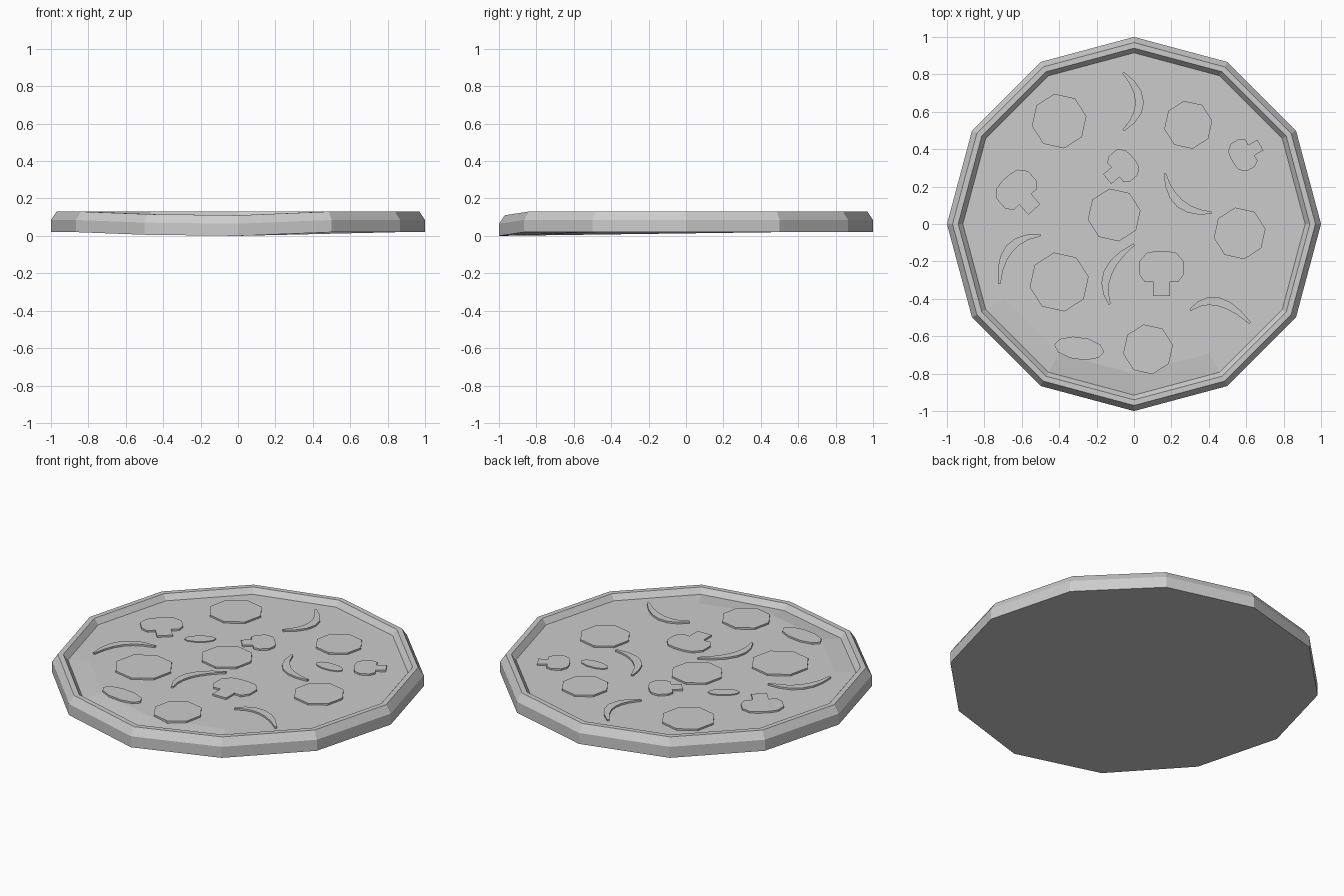
import bpy, bmesh, math
from mathutils import Vector, Matrix

cube = bpy.data.objects.get("Cube")
if cube:
    bpy.data.objects.remove(cube)

GREY = (0.6, 0.6, 0.6, 1)
grey = bpy.data.materials.new("plain grey")
grey.use_nodes = True
grey.diffuse_color = GREY
grey.node_tree.nodes["Principled BSDF"].inputs["Base Color"].default_value = GREY

SIDES = 12
SURFACE, TOP = 0.09, 0.108


def finish(name, bm):
    bmesh.ops.recalc_face_normals(bm, faces=bm.faces)
    mesh = bpy.data.meshes.new(name)
    bm.to_mesh(mesh)
    bm.free()
    mesh.materials.append(grey)
    obj = bpy.data.objects.new(name, mesh)
    bpy.context.collection.objects.link(obj)
    return obj


def slab(name, outline, top=TOP):
    """Flat prism from an outline of 2D points."""
    bm = bmesh.new()
    face = bm.faces.new([bm.verts.new((p[0], p[1], SURFACE)) for p in outline])
    ext = bmesh.ops.extrude_face_region(bm, geom=[face])
    verts = [g for g in ext["geom"] if isinstance(g, bmesh.types.BMVert)]
    bmesh.ops.translate(bm, verts=verts, vec=(0, 0, top - SURFACE))
    return finish(name, bm)


def place(points, x, y, degrees, scale=1):
    turn = Matrix.Rotation(math.radians(degrees), 2)
    return [turn @ Vector(p) * scale + Vector((x, y)) for p in points]


# Crust and base: one lathed profile, with two front corners sagging a little
profile = [(1, 0.02), (1, 0.085), (0.97, 0.13), (0.94, 0.13), (0.915, 0.098), (0.8, 0.098)]
sag = {8: 0.014, 9: 0.02}
bm = bmesh.new()
rings = []
for r, z in profile:
    ring = []
    for i in range(SIDES):
        a = math.tau * i / SIDES
        drop = sag.get(i, 0) if r > 0.9 else 0
        ring.append(bm.verts.new((r * math.cos(a), r * math.sin(a), z - drop)))
    rings.append(ring)
for low, high in zip(rings, rings[1:]):
    for i in range(SIDES):
        j = (i + 1) % SIDES
        bm.faces.new((low[i], low[j], high[j], high[i]))
bm.faces.new(rings[0])
bm.faces.new(rings[-1])
finish("crust", bm)

# Round sausage slices
octagon = [(math.cos(math.tau * i / 8), math.sin(math.tau * i / 8)) for i in range(8)]
slices = [(-0.40, 0.55, 0.148), (0.29, 0.53, 0.13), (-0.40, -0.31, 0.16),
          (-0.106, 0.048, 0.143), (0.565, -0.05, 0.14), (0.075, -0.67, 0.135)]
for n, (x, y, r) in enumerate(slices):
    slab(f"sausage_slice_{n + 1}", place(octagon, x, y, 10, r))

# Mushroom slices: mirrored half outline, stem towards -y
half = [(0.045, -0.145), (0.045, -0.068), (0.09, -0.07), (0.118, -0.03),
        (0.118, 0.04), (0.08, 0.085), (0.03, 0.095)]
mushroom = half + [(-x, y) for x, y in reversed(half)]
mushrooms = [(-0.625, 0.18, 42, 0.95), (-0.06, 0.31, -50, 0.75),
             (0.147, -0.24, 0, 1), (0.585, 0.37, 120, 0.72)]
for n, spot in enumerate(mushrooms):
    slab(f"mushroom_slice_{n + 1}", place(mushroom, *spot))

# Curved pepper strips: start, middle and end of each arc
strips = [((-0.13, -0.43), (-0.14, -0.26), (0.0, -0.11)),
          ((0.30, -0.46), (0.45, -0.415), (0.62, -0.53)),
          ((-0.72, -0.32), (-0.665, -0.13), (-0.50, -0.06)),
          ((-0.057, 0.50), (0.03, 0.65), (-0.058, 0.81)),
          ((0.165, 0.27), (0.245, 0.11), (0.415, 0.06))]
for n, arc in enumerate(strips):
    a, m, b = (Vector(p) for p in arc)
    c = 2 * m - (a + b) / 2
    left, right = [], []
    for k in range(7):
        t = k / 6
        point = a * (1 - t) ** 2 + c * 2 * t * (1 - t) + b * t * t
        along = ((c - a) * (1 - t) + (b - c) * t).normalized()
        side = Vector((-along.y, along.x)) * (0.006 + 0.017 * math.sin(math.pi * t))
        left.append(point + side)
        right.append(point - side)
    slab(f"pepper_strip_{n + 1}", left + right[::-1])

# Herb leaves: pointed ovals
leaf = [(math.cos(math.tau * i / 10), 0.45 * math.sin(math.tau * i / 10)) for i in range(10)]
leaves = [(-0.293, -0.665, -8, 0.135, TOP), (-0.36, 0.16, 35, 0.085, 0.104),
          (0.41, 0.27, 0, 0.085, 0.104)]
for n, (x, y, turn, size, top) in enumerate(leaves):
    slab(f"herb_leaf_{n + 1}", place(leaf, x, y, turn, size), top)
